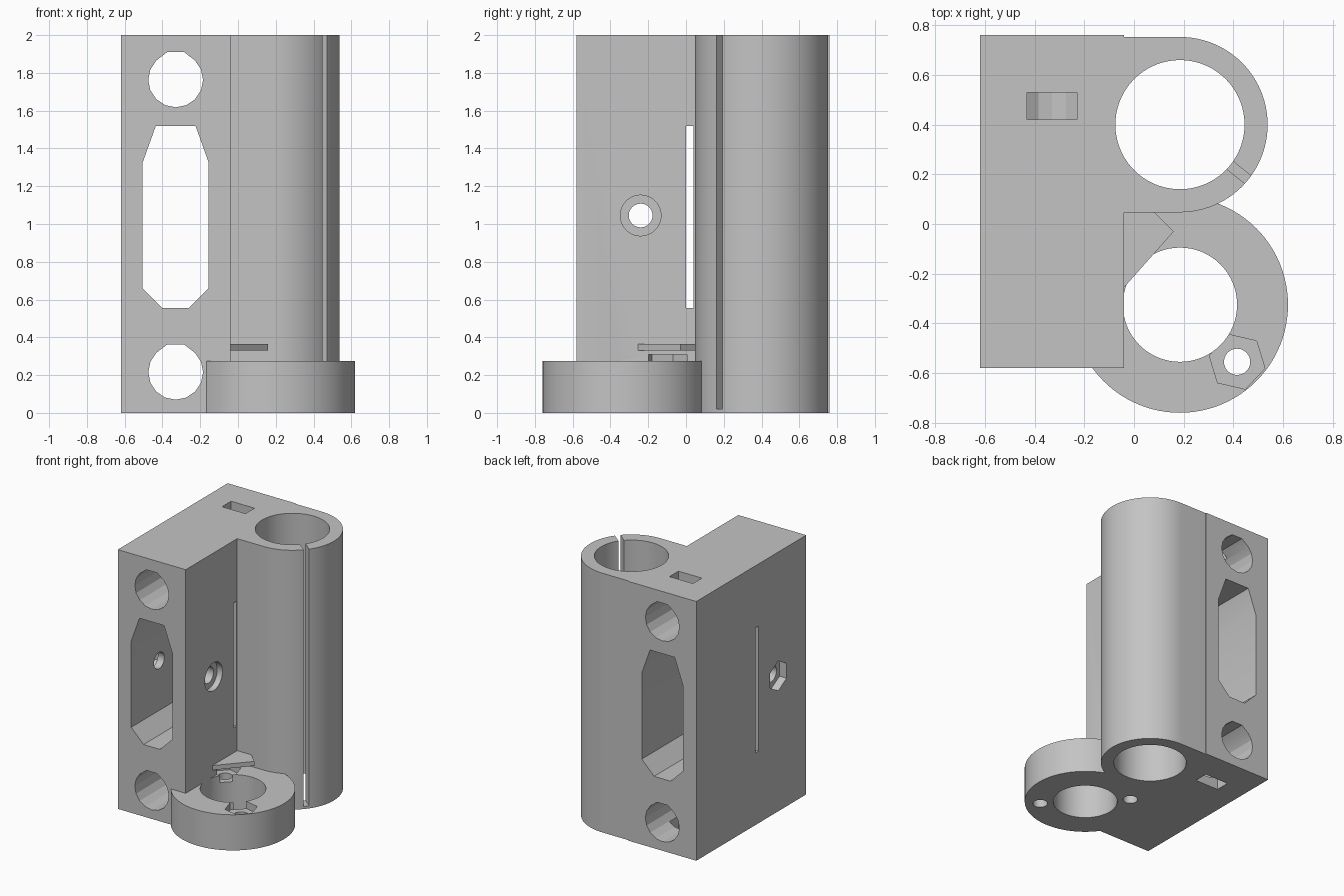
import bpy, bmesh, math
from math import cos, sin, radians

cube = bpy.data.objects.get("Cube")
if cube:
    bpy.data.objects.remove(cube, do_unlink=True)

grey = bpy.data.materials.new("plain grey")
grey.use_nodes = True
grey.diffuse_color = (0.55, 0.55, 0.55, 1)
grey.node_tree.nodes["Principled BSDF"].inputs["Base Color"].default_value = (0.55, 0.55, 0.55, 1)

PLACE = {"X": lambda a, b, h: (h, a, b),
         "Y": lambda a, b, h: (a, h, b),
         "Z": lambda a, b, h: (a, b, h)}


def prism(name, pts, lo, hi, axis="Z"):
    """Extrude a flat outline along an axis."""
    bm = bmesh.new()
    ends = [[bm.verts.new(PLACE[axis](a, b, h)) for a, b in pts] for h in (lo, hi)]
    bm.faces.new(ends[0])
    bm.faces.new(ends[1])
    n = len(pts)
    for i in range(n):
        j = (i + 1) % n
        bm.faces.new((ends[0][i], ends[0][j], ends[1][j], ends[1][i]))
    bmesh.ops.recalc_face_normals(bm, faces=bm.faces)
    mesh = bpy.data.meshes.new(name)
    bm.to_mesh(mesh)
    bm.free()
    mesh.materials.append(grey)
    ob = bpy.data.objects.new(name, mesh)
    bpy.context.collection.objects.link(ob)
    return ob


def arc(cx, cy, r, start, end, steps):
    return [(cx + r * cos(radians(start + (end - start) * i / steps)),
             cy + r * sin(radians(start + (end - start) * i / steps)))
            for i in range(steps + 1)]


def circle(cx, cy, r, sides=64, start=0):
    return arc(cx, cy, r, start, start + 360, sides)[:-1]


def rect(a0, a1, b0, b1):
    return [(a0, b0), (a1, b0), (a1, b1), (a0, b1)]


def combine(target, other, operation):
    """Apply a boolean and discard the helper."""
    mod = target.modifiers.new(operation, "BOOLEAN")
    mod.operation, mod.solver, mod.object = operation, "EXACT", other
    bpy.context.view_layer.objects.active = target
    bpy.ops.object.modifier_apply(modifier=mod.name)
    bpy.data.objects.remove(other, do_unlink=True)


TUBE = (0.185, 0.40)
RING = (0.185, -0.325)
HOLE_X = -0.33

# Solid shapes: block, tube with flat neck, foot ring, small tab
bracket = prism("bracket_body", rect(-0.62, -0.04, -0.58, 0.76), 0, 2)
solids = [
    prism("tube", [(-0.1, 0.047)] + arc(*TUBE, 0.353, -90, 90, 48) + [(-0.1, 0.753)], 0, 2),
    prism("foot_ring", circle(*RING, 0.435, 96), 0, 0.275),
    prism("tab", [(-0.08, -0.3), (0.16, -0.03), (0.07, 0.06), (-0.08, 0.06)], 0.33, 0.365),
]
for part in solids:
    combine(bracket, part, "UNION")

# Bores of the tube and foot ring
cuts = [prism("tube_bore", circle(*TUBE, 0.26, 72), -0.1, 2.1),
        prism("ring_bore", circle(*RING, 0.23, 64), -0.1, 0.28)]

# Slit along the tube wall
d = (cos(radians(-39)), sin(radians(-39)))
slit = [(TUBE[0] + d[0] * r - d[1] * w, TUBE[1] + d[1] * r + d[0] * w)
        for r, w in ((0.2, -0.02), (0.45, -0.02), (0.45, 0.02), (0.2, 0.02))]
cuts.append(prism("tube_slit", slit, 0.02, 2.1))

# Flat-topped rod holes, each with a nut slot from the nearest end
for z, end in ((0.215, -0.1), (1.763, 2.1)):
    outline = arc(HOLE_X, z, 0.145, 45, -225, 12)
    outline += [(HOLE_X - 0.045, z + 0.147), (HOLE_X + 0.045, z + 0.147)]
    cuts.append(prism("rod_hole", outline, -1, 1, "Y"))
    cuts.append(prism("nut_slot", rect(-0.43, -0.23, 0.42, 0.53), min(z, end), max(z, end)))

# Large window through the block
window = [(0.105, 1.52), (0.175, 1.325), (0.175, 0.66), (0.07, 0.555)]
window = window + [(-x, z) for x, z in reversed(window)]
cuts.append(prism("window", [(HOLE_X + x, z) for x, z in window], -1, 1, "Y"))

# Cross bolt hole with counterbore and nut trap, and the thin strap slot
bolt = (-0.24, 1.045)
cuts += [prism("bolt_hole", circle(*bolt, 0.063, 24), -1, 0.05, "X"),
         prism("counterbore", circle(*bolt, 0.108, 32), -0.085, 0.05, "X"),
         prism("bolt_nut_trap", circle(*bolt, 0.115, 6, 90), -1, -0.56, "X"),
         prism("strap_slot", rect(0, 0.04, 0.555, 1.52), -1, 0.0, "X")]

# Foot screw holes with hexagonal pockets on opposite sides of the ring
for side, top in ((1, 0.4), (-1, 0.31)):
    spot = (RING[0] + side * 0.23, RING[1] - side * 0.23)
    cuts.append(prism("screw_hole", circle(*spot, 0.053, 24), -0.1, 0.25))
    cuts.append(prism("screw_pocket", circle(*spot, 0.115, 6, 47), 0.22, top))

for cutter in cuts:
    combine(bracket, cutter, "DIFFERENCE")

# Smooth the round walls, keep the edges sharp
bpy.ops.object.select_all(action="DESELECT")
bracket.select_set(True)
bpy.context.view_layer.objects.active = bracket
bpy.ops.object.shade_smooth_by_angle(angle=radians(20))
